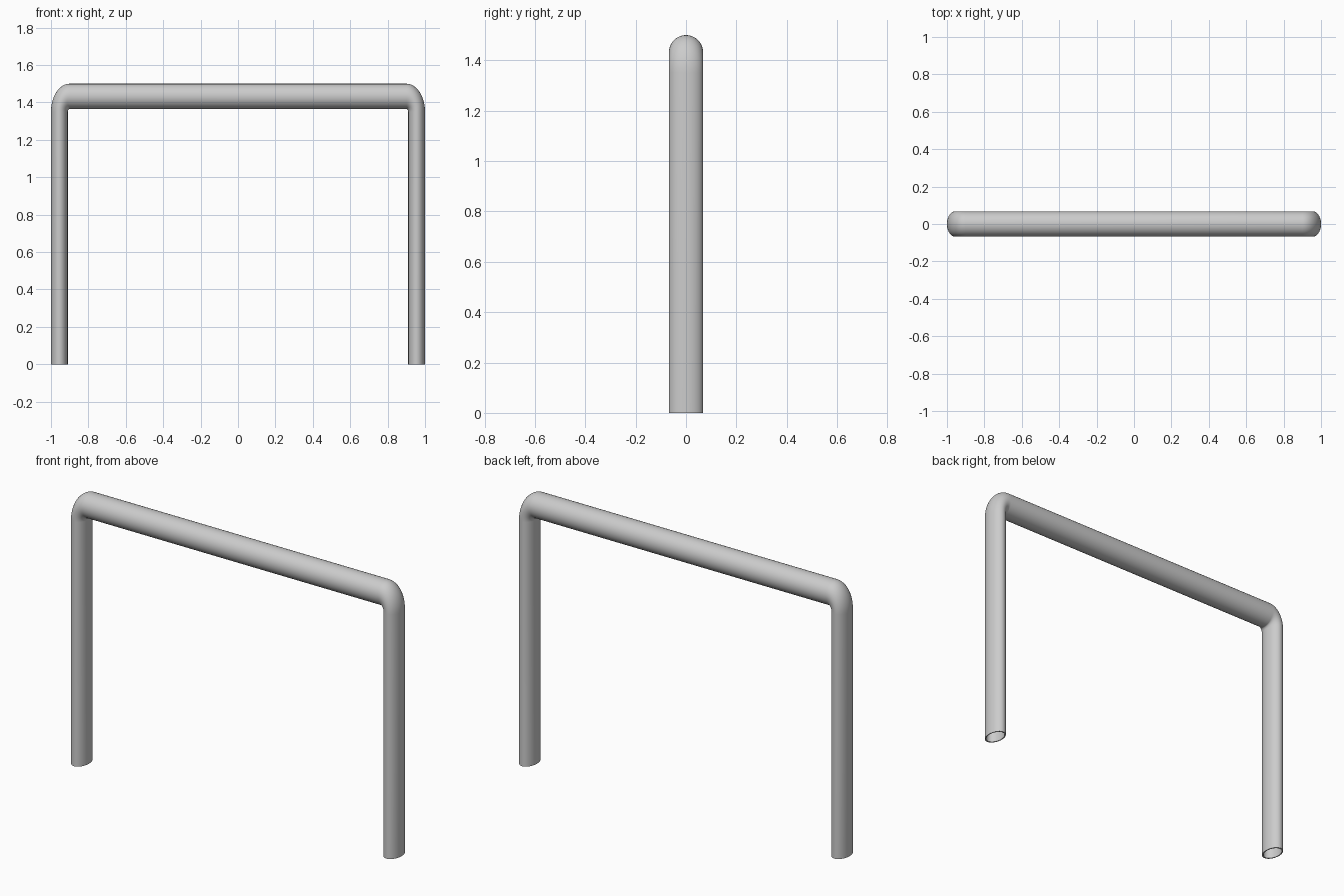
import bpy, bmesh
from math import pi, sin, cos

if "Cube" in bpy.data.objects:
    bpy.data.objects.remove(bpy.data.objects["Cube"])

TUBE, WALL, BEND = 0.068, 0.008, 0.082   # tube radius, wall, bend radius
SQUASH = 0.66                            # tube is narrowed along x
HEIGHT = 1.5
SEG, STEPS = 48, 12

cx = 1 - SQUASH * (BEND + TUBE)          # bend centre
cz = HEIGHT - BEND - TUBE

# Path stations: (bend centre x, bend centre z, outward angle)
path = [(cx, 0.0, 0.0)]
path += [(cx, cz, pi / 2 * i / STEPS) for i in range(STEPS + 1)]
path += [(-cx, cz, pi / 2 + pi / 2 * i / STEPS) for i in range(STEPS + 1)]
path += [(-cx, 0.0, pi)]


def ring(bm, station, radius):
    x, z, a = station
    verts = []
    for k in range(SEG):
        t = 2 * pi * k / SEG
        d = BEND + radius * cos(t)
        verts.append(bm.verts.new((x + SQUASH * d * cos(a), radius * sin(t), z + d * sin(a))))
    return verts


def bridge(bm, r1, r2):
    for k in range(SEG):
        n = (k + 1) % SEG
        bm.faces.new((r1[k], r1[n], r2[n], r2[k]))


# Hollow bent pipe: outer skin, inner skin and rims at both feet
bm = bmesh.new()
outer = [ring(bm, s, TUBE) for s in path]
inner = [ring(bm, s, TUBE - WALL) for s in path]
for skin in (outer, inner):
    for r1, r2 in zip(skin, skin[1:]):
        bridge(bm, r1, r2)
for end in (0, -1):
    bridge(bm, outer[end], inner[end])
bmesh.ops.recalc_face_normals(bm, faces=bm.faces)

mesh = bpy.data.meshes.new("pipe_frame")
bm.to_mesh(mesh)
bm.free()
frame = bpy.data.objects.new("pipe_frame", mesh)
bpy.context.collection.objects.link(frame)
bpy.context.view_layer.objects.active = frame
frame.select_set(True)
bpy.ops.object.shade_smooth_by_angle()
